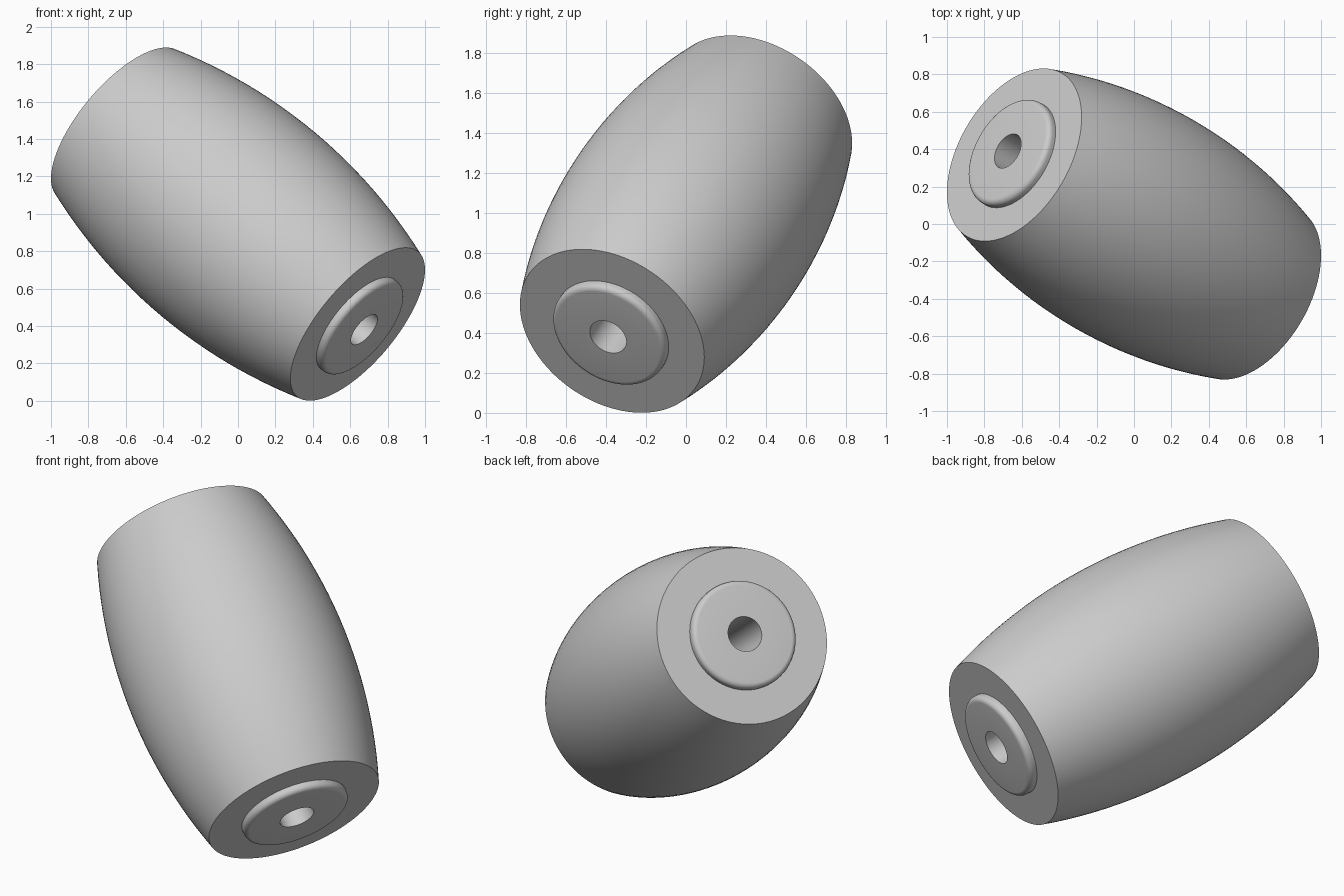
import bpy, bmesh
from math import sin, cos, pi, radians
from mathutils import Vector

if "Cube" in bpy.data.objects:
    bpy.data.objects.remove(bpy.data.objects["Cube"])

AXIS = Vector((0.64, -0.37, -0.535))     # centre to the lower end face
HALF = AXIS.length
END_R, MID_R = 0.505, 0.64
BOSS_R, BOSS_H, FILLET = 0.31, 0.05, 0.03
HOLE_R = 0.10
SEGMENTS, STEPS = 96, 24

grey = bpy.data.materials.new("light_grey")
grey.use_nodes = True
colour = (0.6, 0.6, 0.6, 1)
grey.diffuse_color = colour
grey.node_tree.nodes["Principled BSDF"].inputs["Base Color"].default_value = colour

# Bulged side, as a circular arc from the lower end to the upper end
rise = MID_R - END_R
arc_r = (HALF ** 2 + rise ** 2) / (2 * rise)
side = []
for i in range(STEPS + 1):
    z = HALF * (2 * i / STEPS - 1)
    side.append((MID_R - arc_r + (arc_r ** 2 - z ** 2) ** 0.5, z))

# Raised boss with a rounded rim, ending at the bore
boss = [(BOSS_R, HALF)]
for i in range(7):
    a = i / 6 * pi / 2
    boss.append((BOSS_R - FILLET + FILLET * cos(a),
                 HALF + BOSS_H - FILLET + FILLET * sin(a)))
boss.append((HOLE_R, HALF + BOSS_H))
lower_boss = [(r, -z) for r, z in reversed(boss)]
profile = lower_boss + side + boss

# Revolve the closed profile around the local z axis
bm = bmesh.new()
verts = [bm.verts.new((r, 0, z)) for r, z in profile]
edges = [bm.edges.new((v, verts[(i + 1) % len(verts)])) for i, v in enumerate(verts)]
bmesh.ops.spin(bm, geom=verts + edges, cent=(0, 0, 0), axis=(0, 0, 1),
               angle=2 * pi, steps=SEGMENTS)
bmesh.ops.remove_doubles(bm, verts=bm.verts, dist=0.0001)
bmesh.ops.recalc_face_normals(bm, faces=bm.faces)

mesh = bpy.data.meshes.new("barrel_roller")
bm.to_mesh(mesh)
bm.free()
mesh.materials.append(grey)
roller = bpy.data.objects.new("barrel_roller", mesh)
bpy.context.collection.objects.link(roller)

# Tilt the roller and stand it on the ground
roller.rotation_euler = AXIS.to_track_quat('Z', 'Y').to_euler()
roller.location = (0, 0, 0.945)

bpy.context.view_layer.objects.active = roller
roller.select_set(True)
bpy.ops.object.shade_smooth_by_angle(angle=radians(30))
